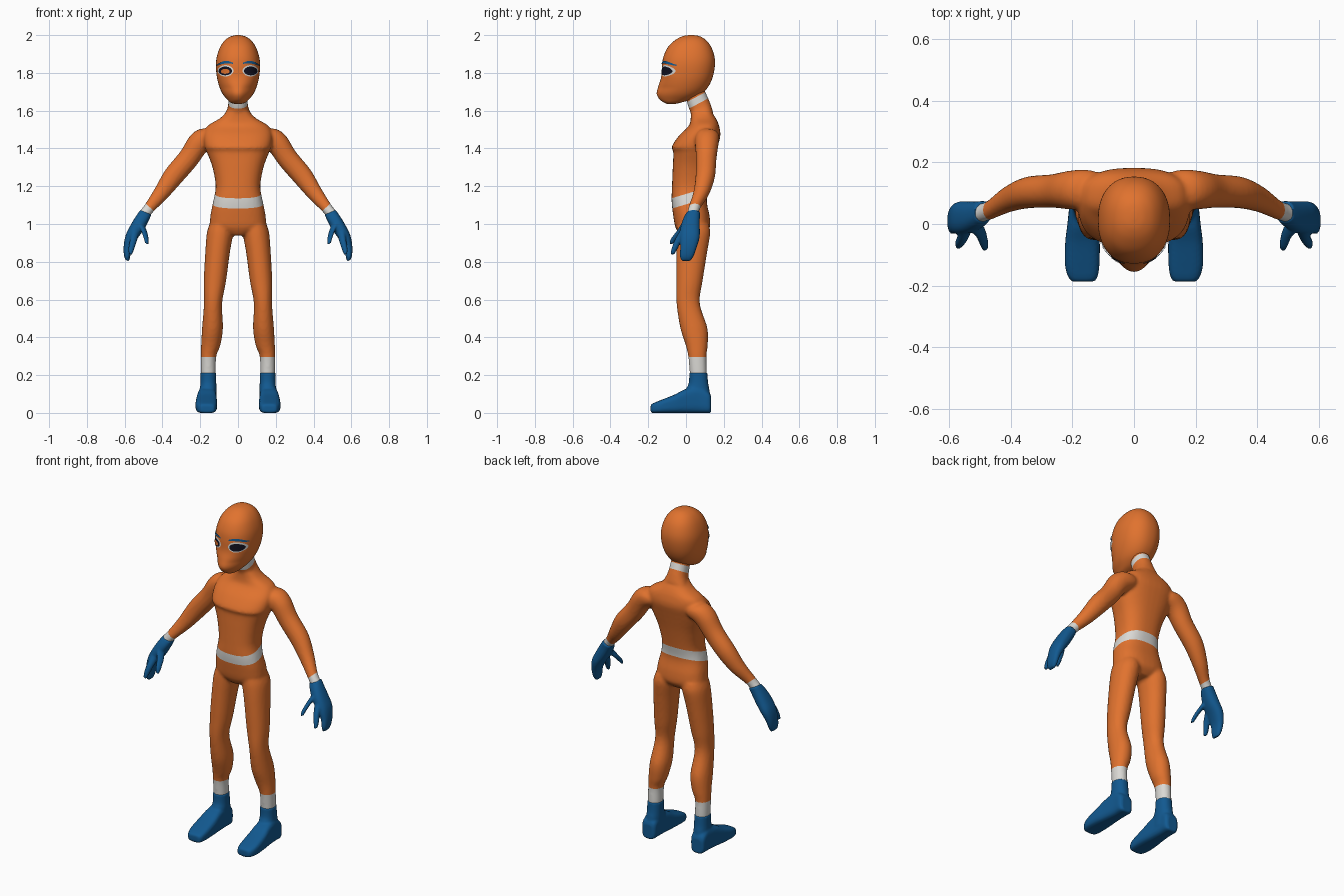
import bpy, bmesh, math
from mathutils import Vector
from mathutils.bvhtree import BVHTree


def material(name, rgb):
    m = bpy.data.materials.new(name)
    m.diffuse_color = (*rgb, 1)
    return m


ORANGE = material("orange", (0.75, 0.17, 0.028))
BLUE = material("blue", (0.006, 0.10, 0.28))
WHITE = material("light_grey", (0.70, 0.69, 0.66))
BLACK = material("dark_navy", (0.006, 0.006, 0.015))
X, Y, Z = Vector((1, 0, 0)), Vector((0, 1, 0)), Vector((0, 0, 1))


def spline(rows, steps=5):
    """Catmull-Rom interpolation between rows of numbers."""
    out = []
    for i in range(len(rows) - 1):
        a, b, c, d = (rows[min(max(i + k, 0), len(rows) - 1)] for k in (-1, 0, 1, 2))
        for s in range(steps):
            t = s / steps
            out.append([0.5 * (2 * q + (r - p) * t + (2 * p - 5 * q + 4 * r - w) * t * t
                               + (3 * q - p - 3 * r + w) * t ** 3)
                        for p, q, r, w in zip(a, b, c, d)])
    return out + [list(rows[-1])]


def loft(bm, rows, u, v, power=2.2, side=1, n=40):
    """Tube through rows of (x, y, z, radius along u, radius along v)."""
    rings = []
    for x, y, z, ru, rv in spline(rows):
        ring = []
        for k in range(n):
            a = 2 * math.pi * k / n
            c, s = math.cos(a), math.sin(a)
            c = math.copysign(abs(c) ** (2 / power), c)
            s = math.copysign(abs(s) ** (2 / power), s)
            p = Vector((x, y, z)) + u * ru * c + v * rv * s
            p.x *= side
            ring.append(bm.verts.new(p))
        rings.append(ring)
    for r0, r1 in zip(rings, rings[1:]):
        for k in range(n):
            j = (k + 1) % n
            bm.faces.new((r0[k], r0[j], r1[j], r1[k]))
    bm.faces.new(rings[0])
    bm.faces.new(rings[-1])


def upright(rows):
    """(z, x, half width, y front, y back) to loft rows."""
    return [(x, (f + b) / 2, z, rx, (b - f) / 2) for z, x, rx, f, b in rows]


def finish(bm, name, mats, voxel=None, smooth=3):
    bmesh.ops.recalc_face_normals(bm, faces=bm.faces)
    me = bpy.data.meshes.new(name)
    bm.to_mesh(me)
    bm.free()
    ob = bpy.data.objects.new(name, me)
    bpy.context.collection.objects.link(ob)
    if voxel:  # fuse overlapping tubes into one skin
        m = ob.modifiers.new("fuse", 'REMESH')
        m.mode, m.voxel_size = 'VOXEL', voxel
        m = ob.modifiers.new("soften", 'SMOOTH')
        m.factor, m.iterations = 0.5, smooth
        deps = bpy.context.evaluated_depsgraph_get()
        new = bpy.data.meshes.new_from_object(ob.evaluated_get(deps))
        ob.modifiers.clear()
        ob.data = new
    ob.data.materials.clear()
    for m in mats:
        ob.data.materials.append(m)
    ob.data.shade_smooth()
    return ob


# Body: torso, neck, arms and legs fused together
bm = bmesh.new()
loft(bm, upright([
    (0.94, 0, 0.05, -0.03, 0.09), (0.98, 0, 0.14, -0.055, 0.125), (1.04, 0, 0.146, -0.067, 0.125),
    (1.12, 0, 0.131, -0.076, 0.11), (1.2, 0, 0.118, -0.074, 0.12), (1.3, 0, 0.135, -0.07, 0.14),
    (1.38, 0, 0.165, -0.067, 0.16), (1.41, 0, 0.177, -0.075, 0.168), (1.47, 0, 0.182, -0.035, 0.182),
    (1.52, 0, 0.16, 0.015, 0.175), (1.56, 0, 0.095, 0.025, 0.158), (1.6, 0, 0.055, 0.025, 0.13)]),
    X, Y, 2.5)
tilt = Vector((0, 0.88, 0.47))
loft(bm, [(0, 0.09, 1.56, 0.08, 0.062), (0, 0.078, 1.61, 0.056, 0.058),
          (0, 0.06, 1.655, 0.051, 0.057), (0, 0.04, 1.72, 0.05, 0.05)], X, tilt)
across = Vector((0.75, 0, 0.66))
for s in (-1, 1):
    loft(bm, [(0.10, 0.11, 1.475, 0.04, 0.05), (0.155, 0.112, 1.462, 0.062, 0.064),
              (0.21, 0.11, 1.425, 0.06, 0.062), (0.264, 0.107, 1.345, 0.056, 0.054),
              (0.343, 0.102, 1.252, 0.054, 0.051), (0.408, 0.08, 1.162, 0.042, 0.042),
              (0.468, 0.045, 1.087, 0.03, 0.031), (0.51, 0.032, 1.035, 0.028, 0.03)],
         across, Y, 2.1, s)
    loft(bm, upright([
        (1.0, 0.085, 0.065, -0.045, 0.12), (0.95, 0.095, 0.07, -0.05, 0.128),
        (0.85, 0.108, 0.065, -0.052, 0.112), (0.7, 0.122, 0.059, -0.052, 0.088),
        (0.58, 0.132, 0.048, -0.05, 0.073), (0.45, 0.135, 0.055, -0.03, 0.113),
        (0.36, 0.144, 0.051, -0.002, 0.115), (0.3, 0.156, 0.041, 0.012, 0.108),
        (0.21, 0.157, 0.039, 0.02, 0.11), (0.16, 0.157, 0.036, 0.025, 0.105)]),
        X, Y, 2.1, s)
body = finish(bm, "body", [ORANGE, WHITE], 0.009)

# Clean cut lines for belt, collar, wrist and ankle bands, then colour the bands
collar_n, belt_n = Vector((0, -0.47, 0.88)), Vector((0, -0.3, 1))
bands = [(Z, 0.1, 0.297, lambda c: True),
         (belt_n, 1.104, 1.159, lambda c: abs(c.x) < 0.25),
         (collar_n, 1.410, 1.446, lambda c: abs(c.x) < 0.09 and c.z > 1.55),
         (Vector((0.66, 0, -0.75)), -0.508, -0.40, lambda c: c.x > 0.4),
         (Vector((-0.66, 0, -0.75)), -0.508, -0.40, lambda c: c.x < -0.4)]
bm = bmesh.new()
bm.from_mesh(body.data)
for nrm, lo, hi, ok in bands:
    for d in (lo, hi):
        faces = [f for f in bm.faces if ok(f.calc_center_median())]
        geom = list({g for f in faces for g in (*f.verts, *f.edges)}) + faces
        bmesh.ops.bisect_plane(bm, geom=geom, plane_co=nrm * (d / nrm.length_squared), plane_no=nrm)
for f in bm.faces:
    c = f.calc_center_median()
    f.material_index = int(any(ok(c) and lo < c.dot(nrm) < hi for nrm, lo, hi, ok in bands))
    f.smooth = True
bm.to_mesh(body.data)
bm.free()

# Gloves and boots
palm = Vector((0.9, 0, 0.4))
for s, label in ((-1, "right"), (1, "left")):
    bm = bmesh.new()
    loft(bm, [(0.488, 0.04, 1.062, 0.032, 0.035), (0.506, 0.03, 1.03, 0.036, 0.043),
              (0.535, 0.022, 0.98, 0.037, 0.051), (0.565, 0.02, 0.93, 0.032, 0.052),
              (0.583, 0.014, 0.88, 0.024, 0.044), (0.588, 0.004, 0.83, 0.018, 0.036),
              (0.587, 0.0, 0.806, 0.01, 0.024)], palm, Y, 2.4, s)
    loft(bm, [(0.515, 0.0, 1.0, 0.024, 0.026), (0.497, -0.03, 0.96, 0.02, 0.021),
              (0.487, -0.06, 0.925, 0.016, 0.018), (0.483, -0.08, 0.895, 0.01, 0.01)], palm, Y, 2, s)
    loft(bm, [(0.545, -0.01, 0.96, 0.024, 0.024), (0.555, -0.043, 0.91, 0.019, 0.019),
              (0.565, -0.06, 0.87, 0.016, 0.016), (0.57, -0.072, 0.84, 0.01, 0.01)], palm, Y, 2, s)
    finish(bm, label + "_glove", [BLUE], 0.006, 2)

    bm = bmesh.new()
    loft(bm, [(0.163, 0.133, 0.045, 0.03, 0.044), (0.163, 0.12, 0.055, 0.044, 0.056),
              (0.163, 0.07, 0.07, 0.046, 0.071), (0.165, 0.0, 0.063, 0.051, 0.064),
              (0.167, -0.06, 0.048, 0.056, 0.049), (0.168, -0.13, 0.034, 0.056, 0.035),
              (0.166, -0.17, 0.026, 0.048, 0.027), (0.165, -0.187, 0.022, 0.036, 0.021)], X, Z, 3.6, s)
    loft(bm, upright([(0.213, 0.157, 0.042, 0.017, 0.113), (0.16, 0.157, 0.042, 0.015, 0.117),
                      (0.12, 0.158, 0.044, 0.0, 0.124), (0.05, 0.16, 0.046, -0.01, 0.13)]), X, Y, 2.2, s)
    finish(bm, label + "_boot", [BLUE], 0.007, 2)

# Head
bm = bmesh.new()
loft(bm, upright([
    (2.0, 0, 0.008, 0.015, 0.04), (1.994, 0, 0.036, -0.018, 0.072), (1.975, 0, 0.067, -0.055, 0.104),
    (1.94, 0, 0.093, -0.093, 0.132), (1.89, 0, 0.111, -0.118, 0.15), (1.84, 0, 0.117, -0.127, 0.153),
    (1.78, 0, 0.112, -0.131, 0.142), (1.73, 0, 0.1, -0.146, 0.12), (1.69, 0, 0.083, -0.155, 0.085),
    (1.66, 0, 0.06, -0.14, 0.03), (1.642, 0, 0.04, -0.115, -0.03), (1.634, 0, 0.012, -0.095, -0.065)]),
    X, Y, 2.25, n=64)
for v in bm.verts:  # pointed muzzle in the lower face
    if v.co.y < 0 and v.co.z < 1.78:
        v.co.x *= 1 - min(0.35, 14 * v.co.y ** 2) * min(1, (1.78 - v.co.z) / 0.06)
bmesh.ops.recalc_face_normals(bm, faces=bm.faces)
tree = BVHTree.FromBMesh(bm)
finish(bm, "head", [ORANGE])


def on_face(x, z, lift):
    hit, nrm, _, _ = tree.ray_cast(Vector((x, -1, z)), Y)
    if hit is None:
        hit, nrm, _, _ = tree.find_nearest(Vector((x, -0.05, z)))
    return hit + nrm * lift


def face_plate(name, grid, mat, lift):
    """Thin patch draped over the head from a grid of (x, z) points."""
    bm = bmesh.new()
    rows = [[bm.verts.new(on_face(x, z, lift)) for x, z in row] for row in grid]
    for r0, r1 in zip(rows, rows[1:]):
        for k in range(len(r0) - 1):
            bm.faces.new((r0[k], r0[k + 1], r1[k + 1], r1[k]))
    bmesh.ops.remove_doubles(bm, verts=bm.verts, dist=1e-5)
    ob = finish(bm, name, [mat])
    if sum(p.normal.y for p in ob.data.polygons) > 0:
        ob.data.flip_normals()


def oval(cx, cz, rx, rz):
    return [[(cx + rx * r / 5 * math.cos(a * math.pi / 16), cz + rz * r / 5 * math.sin(a * math.pi / 16))
             for a in range(33)] for r in range(6)]


# Eyes and brows
for s, label in ((-1, "right"), (1, "left")):
    face_plate(label + "_eye_rim", oval(s * 0.065, 1.811, 0.041, 0.030), WHITE, 0.002)
    face_plate(label + "_eye", oval(s * 0.065, 1.81, 0.034, 0.023), BLACK, 0.004)
    if s < 0:
        face_plate("right_eye_centre", oval(-0.064, 1.808, 0.022, 0.013), ORANGE, 0.006)
    brow = [[(s * (0.026 + 0.082 * t / 12), 1.85 + 0.008 * math.sin(math.pi * t / 12) - 0.01 * (t / 12) ** 2
              + h * (0.4 + 0.6 * math.sin(math.pi * t / 12))) for t in range(13)] for h in (-0.007, 0, 0.007)]
    face_plate(label + "_brow", brow, BLUE, 0.005)
